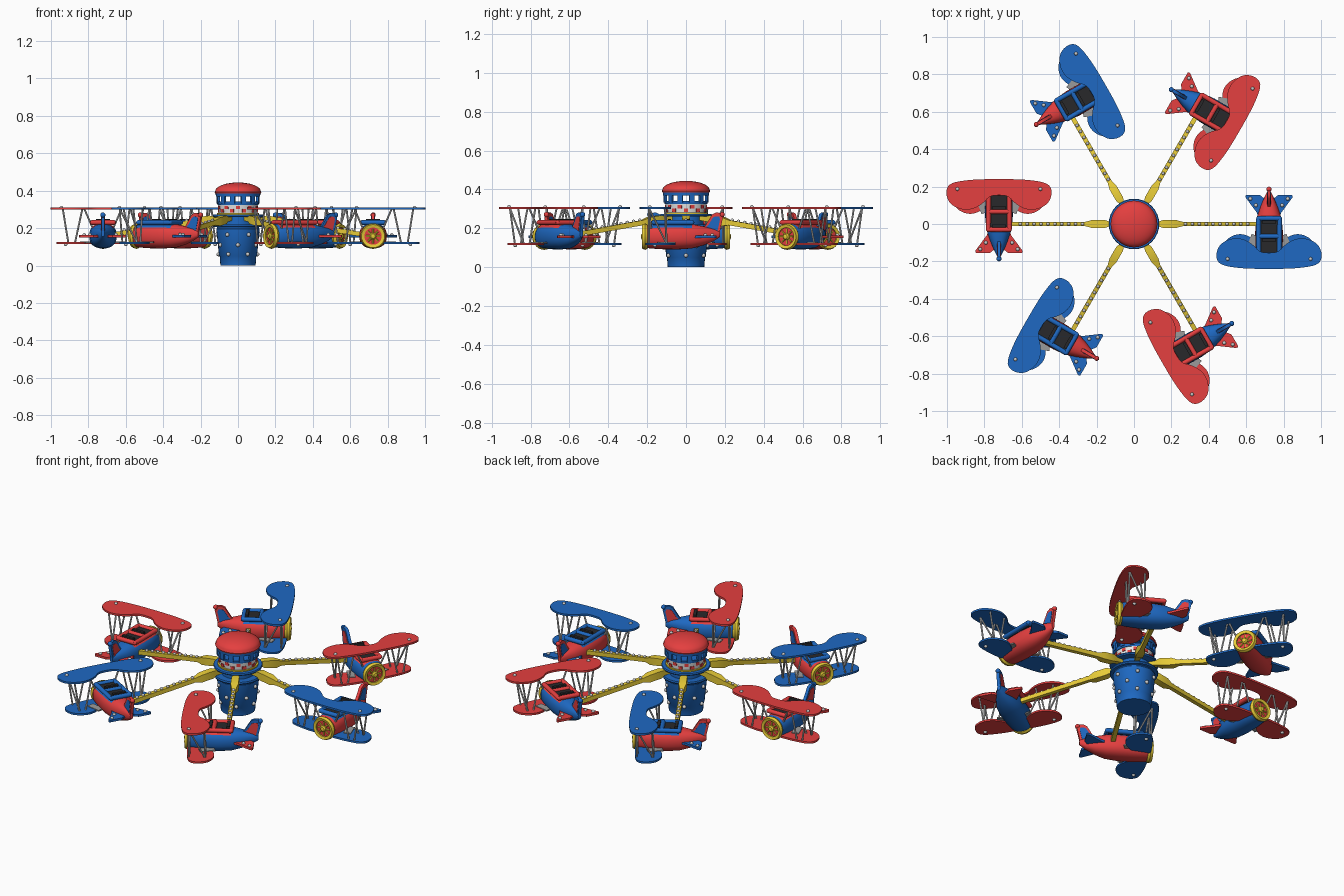
import bpy, bmesh, math
from mathutils import Matrix, Vector

if "Cube" in bpy.data.objects:
    bpy.data.objects.remove(bpy.data.objects["Cube"])

def mat(name, c):
    m = bpy.data.materials.new(name)
    m.diffuse_color = (*c, 1)
    m.use_nodes = True
    m.node_tree.nodes["Principled BSDF"].inputs["Base Color"].default_value = m.diffuse_color
    return m

RED = mat("red", (0.78, 0.05, 0.05))
BLUE = mat("blue", (0.013, 0.14, 0.54))
YELLOW = mat("yellow", (0.83, 0.62, 0.04))
SILVER = mat("silver", (0.6, 0.6, 0.6))
STEEL = mat("grey tread", (0.33, 0.33, 0.33))
WHITE = mat("white", (0.8, 0.8, 0.8))
DARK = mat("dark seat", (0.022, 0.022, 0.024))


class Part:
    """Collects primitives into one named mesh object."""
    def __init__(self, name, *mats):
        self.name, self.mats, self.bm = name, mats, bmesh.new()

    def box(self, c, size, m=0, rot=None):
        M = Matrix.Translation(c) @ (rot or Matrix()) @ Matrix.Diagonal((*size, 1))
        r = bmesh.ops.create_cube(self.bm, size=1, matrix=M)
        self.paint(r["verts"], m)

    def rod(self, p, q, r, n=8, m=0):
        p, q = Vector(p), Vector(q)
        d = q - p
        M = Matrix.Translation((p + q) / 2) @ d.to_track_quat('Z', 'Y').to_matrix().to_4x4()
        r = bmesh.ops.create_cone(self.bm, cap_ends=True, segments=n, radius1=r, radius2=r,
                                  depth=d.length, matrix=M)
        self.paint(r["verts"], m)

    def ball(self, c, r, m=0):
        g = bmesh.ops.create_icosphere(self.bm, subdivisions=2, radius=r, matrix=Matrix.Translation(c))
        self.paint(g["verts"], m)

    def loft(self, rings, m=0, loop=False):
        vs = [[self.bm.verts.new(p) for p in ring] for ring in rings]
        n = len(vs[0])
        for a, b in list(zip(vs, vs[1:])) + ([(vs[-1], vs[0])] if loop else []):
            for i in range(n):
                f = self.bm.faces.new((a[i], a[(i + 1) % n], b[(i + 1) % n], b[i]))
                f.material_index = m
        if not loop:
            for v in (vs[0], vs[-1]):
                self.bm.faces.new(v).material_index = m

    def lathe(self, prof, m=0, n=32, M=Matrix(), loop=False):
        self.loft([[M @ Vector((r * math.cos(t * math.tau / n), r * math.sin(t * math.tau / n), z))
                    for t in range(n)] for r, z in prof], m, loop)

    def paint(self, verts, m):
        for f in {f for v in verts for f in v.link_faces}:
            f.material_index = m

    def done(self):
        bmesh.ops.recalc_face_normals(self.bm, faces=self.bm.faces)
        me = bpy.data.meshes.new(self.name)
        self.bm.to_mesh(me)
        self.bm.free()
        for m in self.mats:
            me.materials.append(m)
        o = bpy.data.objects.new(self.name, me)
        bpy.context.collection.objects.link(o)
        bpy.context.view_layer.objects.active = o
        bpy.ops.object.select_all(action='DESELECT')
        o.select_set(True)
        bpy.ops.object.shade_smooth_by_angle(angle=math.radians(35))
        return o


def repeat(o, angles):
    """Linked copies turned around the ride's axis."""
    for i, a in enumerate(angles):
        c = o if i == 0 else o.copy()
        if i:
            bpy.context.collection.objects.link(c)
        c.rotation_euler.z = math.radians(a)


def polar(r, a, z):
    return Vector((r * math.cos(a), r * math.sin(a), z))


def smooth(pts, n=2):
    """Corner cutting for rounded outlines."""
    for _ in range(n):
        out = []
        for a, b in zip(pts, pts[1:] + pts[:1]):
            a, b = Vector(a), Vector(b)
            out += [a.lerp(b, .25), a.lerp(b, .75)]
        pts = out
    return pts


# ---- central tower
p = Part("tower_base", BLUE)
p.lathe([(.094, 0), (.098, .05), (.102, .055), (.116, .195), (.112, .2), (.112, .21), (.09, .215), (.09, .275)])
p.done()
p = Part("tower_collars", BLUE, YELLOW)
p.lathe([(.09, .205), (.13, .205), (.133, .212), (.13, .22), (.09, .22)])
p.lathe([(.08, .26), (.132, .26), (.135, .266), (.132, .273), (.08, .273)])
p.lathe([(.08, .274), (.112, .274), (.112, .281), (.08, .281)], m=1)
p.done()
p = Part("banner_band", WHITE, RED)
p.lathe([(.102, .28), (.106, .326)])
for i in range(10):
    for k in range(2):
        a = (i + k / 2) * math.tau / 10
        p.box(polar(.104, a, .293 + .018 * k), (.007, .022, .017), 1, Matrix.Rotation(a, 4, 'Z'))
p.done()
p = Part("window_gallery", BLUE)
p.lathe([(.06, .324), (.11, .324), (.113, .341), (.06, .341)])
p.lathe([(.1, .369), (.118, .369), (.12, .388), (.1, .388)])
for i in range(12):
    a = (i + .5) * math.tau / 12
    p.box(polar(.11, a, .355), (.012, .026, .045), 0, Matrix.Rotation(a, 4, 'Z'))
p.done()
p = Part("dome_roof", RED)
p.lathe([(.1, .382), (.122, .385), (.125, .392)] +
        [(.122 * math.cos(t * math.pi / 18), .397 + .047 * math.sin(t * math.pi / 18)) for t in range(9)] + [(.002, .444)])
p.done()
p = Part("tower_bulbs", SILVER)
for j, (r, z) in enumerate([(.104, .06), (.109, .11), (.115, .165)]):
    for i in range(6):
        p.ball(polar(r, (i + j / 2) * math.tau / 6, z), .011)
p.done()

# ---- arms
def arm_ring(r, w, h):
    z = arm_z(r)
    return [(r, -w, z - h), (r, w, z - h), (r, w, z + h), (r, -w, z + h)]

def arm_z(r):
    return .252 - .155 * (r - .11)

p = Part("support_arm", YELLOW)
p.loft([arm_ring(*a) for a in ((.08, .014, .015), (.135, .014, .015), (.155, .021, .022), (.225, .021, .022),
                               (.26, .012, .013), (.67, .012, .012))])
repeat(p.done(), range(0, 360, 60))
p = Part("arm_bulbs", SILVER)
for i in range(10):
    r = .275 + i * .037
    p.ball((r, 0, arm_z(r) + .015), .009)
repeat(p.done(), range(0, 360, 60))

# ---- biplanes: built at angle 0, heading -y
X = .722
HALF_WING = [(0, -.155), (.05, -.15), (.085, -.11), (.14, -.078), (.2, -.075), (.26, -.105), (.282, -.15),
             (.28, -.195), (.25, -.222), (.16, -.236), (.07, -.24)]
HALF_TAIL = [(.0, .02), (.055, .03), (.065, .06), (.124, .14), (.127, .15), (.122, .156), (.05, .156), (.03, .14)]

def mirrored(half):
    return half + [(-x, y) for x, y in reversed(half) if x > 0]

def plate(part, outline, z, t, m=0):
    part.loft([[(X + u, v, z + s * t / 2) for u, v in outline] for s in (-1, 1)], m)

def biplane(wing, body, angles):
    parts = []
    # fuselage, lofted from oval sections; cowling around the cockpit in the wing colour
    p = Part("fuselage", body, wing)
    rings = []
    for y, w, lo, hi in ((-.205, .058, .1, .213), (-.185, .066, .096, .222), (-.12, .073, .092, .226),
                         (-.04, .074, .091, .226), (.03, .067, .096, .222), (.09, .047, .112, .21),
                         (.14, .026, .133, .198), (.175, .009, .155, .185)):
        ring = []
        for i in range(28):
            c, s = math.cos(i * math.tau / 28), math.sin(i * math.tau / 28)
            ring.append((X + w * math.copysign(abs(c) ** .85, c), y,
                         (lo + hi) / 2 + (hi - lo) / 2 * math.copysign(abs(s) ** .85, s)))
        rings.append(ring)
    p.loft(rings)
    for f in p.bm.faces:
        c = f.calc_center_median()
        if c.z > .2 and -.19 < c.y < .03:
            f.material_index = 1
    parts.append(p)
    # cockpit rim with two dark seats
    p = Part("cockpit", wing, DARK)
    for s in (-1, 1):
        p.rod((X + s * .055, -.165, .23), (X + s * .057, .03, .23), .013, n=12)
        for y in (-.165, -.066, .03):
            p.ball((X + s * .056, y, .23), .013)
    for y in (-.165, -.066, .03):
        p.rod((X - .055, y, .23), (X + .055, y, .23), .013, n=12)
    for y in (-.115, -.018):
        p.box((X, y, .225), (.1, .085, .012), 1)
        p.box((X, y + .03, .234), (.075, .016, .028), 1)
    parts.append(p)
    # wings
    p = Part("upper_wing", wing)
    plate(p, smooth(mirrored(HALF_WING)), .304, .011)
    parts.append(p)
    p = Part("lower_wing", wing, STEEL)
    plate(p, smooth(mirrored([(u * .88, v * .95 + .018) for u, v in HALF_WING])), .12, .011)
    for s in (-1, 1):
        p.box((X + s * .088, -.1, .125), (.042, .085, .008), 1, Matrix.Rotation(s * .35, 4, 'Z'))
    parts.append(p)
    # struts and bolts
    p = Part("wing_struts", SILVER)
    for s in (-1, 1):
        for a, b in (((.185, -.19, .12), (.215, -.19, .304)), ((.185, -.1, .12), (.215, -.105, .304)),
                     ((.185, -.1, .12), (.215, -.19, .304)), ((.15, -.19, .12), (.11, -.19, .304)),
                     ((.15, -.1, .12), (.11, -.11, .304)), ((.055, -.18, .2), (.1, -.19, .304))):
            p.rod((X + s * a[0], *a[1:]), (X + s * b[0], *b[1:]), .005)
        for u, v, z in ((.222, -.187, .309), (.2, -.16, .113), (.1, .135, .164), (.07, .1, .164)):
            p.ball((X + s * u, v, z), .01)
    parts.append(p)
    # tail plane and fin: the fin has a body-coloured rim round wing-coloured panels
    p = Part("tail_plane", wing)
    plate(p, mirrored(HALF_TAIL), .157, .013)
    parts.append(p)
    p = Part("tail_fin", body, wing)
    fin = [(.075, .19), (.1, .215), (.135, .272), (.155, .281), (.185, .278), (.19, .255), (.178, .2), (.17, .165)]
    p.loft([[(X + s * .009, y, z) for y, z in fin] for s in (-1, 1)])
    cy, cz = .147, .226
    p.loft([[(X + s * .011, cy + (y - cy) * .65, cz + (z - cz) * .65) for y, z in fin] for s in (-1, 1)], 1)
    p.ball((X, .186, .27), .014)
    parts.append(p)
    # nose ring with radial engine
    p = Part("engine_nose", YELLOW, RED)
    M = Matrix.Translation((X, 0, .157)) @ Matrix.Rotation(math.pi / 2, 4, 'X')
    p.lathe([(.046, .2), (.062, .198), (.068, .21), (.062, .226), (.046, .222)], 0, 28, M, loop=True)
    p.lathe([(.048, .195), (.048, .214)], 1, 28, M)
    p.lathe([(.018, .21), (.018, .222), (.012, .23), (.003, .232)], 0, 16, M)
    for i in range(8):
        a = i * math.tau / 8
        p.rod(M @ polar(.016, a, .214), M @ polar(.038, a, .214), .005)
    parts.append(p)
    for p in parts:
        repeat(p.done(), angles)

biplane(BLUE, RED, (0, 120, 240))
biplane(RED, BLUE, (60, 180, 300))
